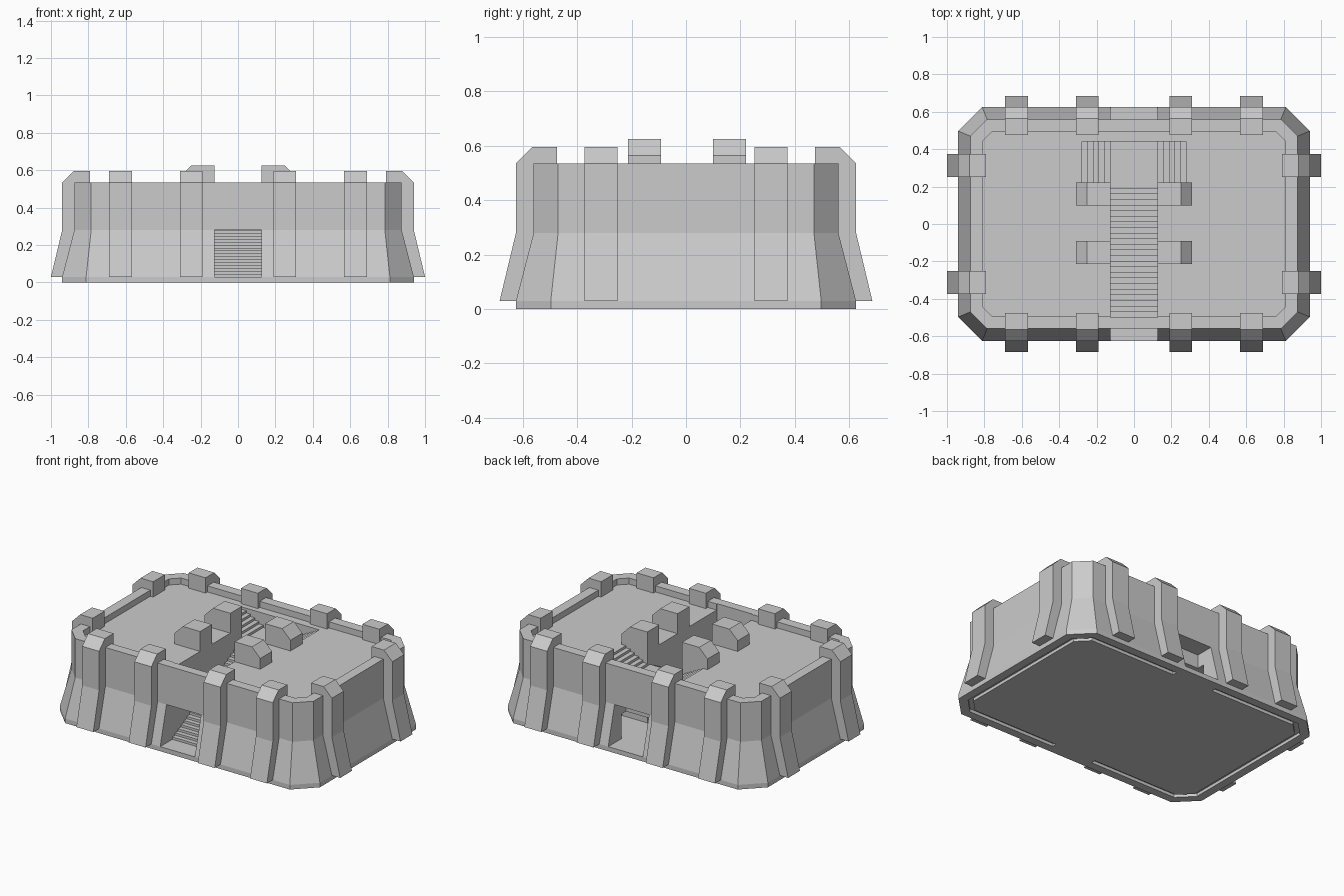
import bpy, bmesh

cube = bpy.data.objects.get("Cube")
if cube:
    bpy.data.objects.remove(cube, do_unlink=True)

stone = bpy.data.materials.new("grey_stone")
stone.use_nodes = True
GREY = (0.6, 0.6, 0.6, 1)
stone.diffuse_color = GREY
stone.node_tree.nodes["Principled BSDF"].inputs["Base Color"].default_value = GREY


def finish(name, bm):
    bmesh.ops.recalc_face_normals(bm, faces=bm.faces)
    mesh = bpy.data.meshes.new(name)
    bm.to_mesh(mesh)
    bm.free()
    mesh.materials.append(stone)
    obj = bpy.data.objects.new(name, mesh)
    bpy.context.collection.objects.link(obj)
    return obj


def add_box(bm, x0, x1, y0, y1, z0, z1):
    verts = bmesh.ops.create_cube(bm, size=1)["verts"]
    for v in verts:
        v.co = (x0 + (v.co.x + .5) * (x1 - x0),
                y0 + (v.co.y + .5) * (y1 - y0),
                z0 + (v.co.z + .5) * (z1 - z0))


def box(name, *size):
    bm = bmesh.new()
    add_box(bm, *size)
    return finish(name, bm)


def octagon(bm, inset, z):
    """Chamfered rectangle, inset evenly from the footprint."""
    x, y, cut = .94 - inset, .625 - inset, .128 - .586 * inset
    pts = []
    for sx, sy in ((1, 1), (-1, 1), (-1, -1), (1, -1)):
        pair = [(sx * x, sy * (y - cut)), (sx * (x - cut), sy * y)]
        pts += pair if sx * sy > 0 else pair[::-1]
    return [bm.verts.new((px, py, z)) for px, py in pts]


def loft(name, rings, closed=False):
    bm = bmesh.new()
    loops = [octagon(bm, inset, z) for inset, z in rings]
    pairs = list(zip(loops, loops[1:]))
    if closed:
        pairs.append((loops[-1], loops[0]))
    else:
        bm.faces.new(loops[0])
        bm.faces.new(loops[-1])
    for a, b in pairs:
        for i in range(8):
            j = (i + 1) % 8
            bm.faces.new((a[i], a[j], b[j], b[i]))
    return finish(name, bm)


def prism(name, profile, place):
    """Extrude a profile between two positions given by place(point, end)."""
    bm = bmesh.new()
    a, b = [[bm.verts.new(place(p, end)) for p in profile] for end in (0, 1)]
    bm.faces.new(a)
    bm.faces.new(b)
    for i in range(len(profile)):
        j = (i + 1) % len(profile)
        bm.faces.new((a[i], a[j], b[j], b[i]))
    return finish(name, bm)


def subtract(obj, cutter):
    mod = obj.modifiers.new("cut", 'BOOLEAN')
    mod.operation = 'DIFFERENCE'
    mod.solver = 'EXACT'
    mod.object = cutter
    bpy.context.view_layer.objects.active = obj
    bpy.ops.object.modifier_apply(modifier=mod.name)
    bpy.data.objects.remove(cutter, do_unlink=True)


HALF, WING, DECK, FLOOR = .125, .31, .495, .03

# Flared wall, parapet and deck in one shell
fort = loft("fort_walls", [(0, 0), (0, FLOOR), (.065, .28), (.065, .535),
                           (.13, .535), (.13, DECK)])

# Stairwell, doorways and the room under the landing
subtract(fort, box("stair_trench", -HALF, HALF, -.5, .23, FLOOR, 1))
subtract(fort, box("landing_trench", -WING, WING, .22, .44, FLOOR, 1))
subtract(fort, box("doorway_front", -HALF, HALF, -.8, -.48, FLOOR, .28))
subtract(fort, box("doorway_back", -HALF, HALF, .42, .8, FLOOR, .28))
subtract(fort, box("lower_room", -WING, WING, .4, .49, FLOOR, .19))

# Groove in the underside, interrupted at the doorways
groove = loft("groove", [(.055, -.02), (.055, .02), (.085, .02), (.085, -.02)], True)
subtract(groove, box("groove_gap", -.15, .15, -1, 1, -.1, .1))
subtract(fort, groove)

# Main flight, landing and two side flights
RISE, RUN, STEPS = (DECK - FLOOR) / 30, .03, 24
LANDING = FLOOR + STEPS * RISE
bm = bmesh.new()
for i in range(STEPS):
    top = FLOOR + (i + 1) * RISE
    y = -.5 + i * RUN
    add_box(bm, -HALF, HALF, y, y + RUN, max(FLOOR, top - .21), top)
finish("main_stairs", bm)
box("stair_landing", -HALF, HALF, .22, .44, .19, LANDING)
for side, label in ((1, "left"), (-1, "right")):
    bm = bmesh.new()
    run = (WING - HALF) / 6
    for i in range(6):
        xs = sorted((side * (HALF + i * run), side * (HALF + (i + 1) * run)))
        add_box(bm, *xs, .22, .44, .19, LANDING + (i + 1) * RISE)
    finish(label + "_side_stairs", bm)

# Buttresses: profile as (outward offset from the wall foot, height)
buttress = [(.06, FLOOR), (0, .28), (0, .535), (-.06, .595), (-.15, .595),
            (-.15, .48), (-.08, .48), (-.08, .28), (-.02, FLOOR)]
for s, label in ((-1, "front"), (1, "back")):
    for x in (-.628, -.25, .25, .628):
        prism(label + "_buttress", buttress,
              lambda p, e: (x - .061 + .122 * e, s * (.625 + p[0]), p[1]))
for s, label in ((1, "left"), (-1, "right")):
    for y in (-.312, .312):
        prism(label + "_buttress", buttress,
              lambda p, e: (s * (.94 + p[0]), y - .061 + .122 * e, p[1]))

# Four bevelled blocks beside the stairwell
block = [(HALF, DECK - .01), (HALF, .625), (.25, .625), (WING, .565), (WING, DECK - .01)]
for s in (1, -1):
    for y in (-.152, .16):
        prism("deck_block", block,
              lambda p, e: (s * p[0], y - .061 + .122 * e, p[1]))
